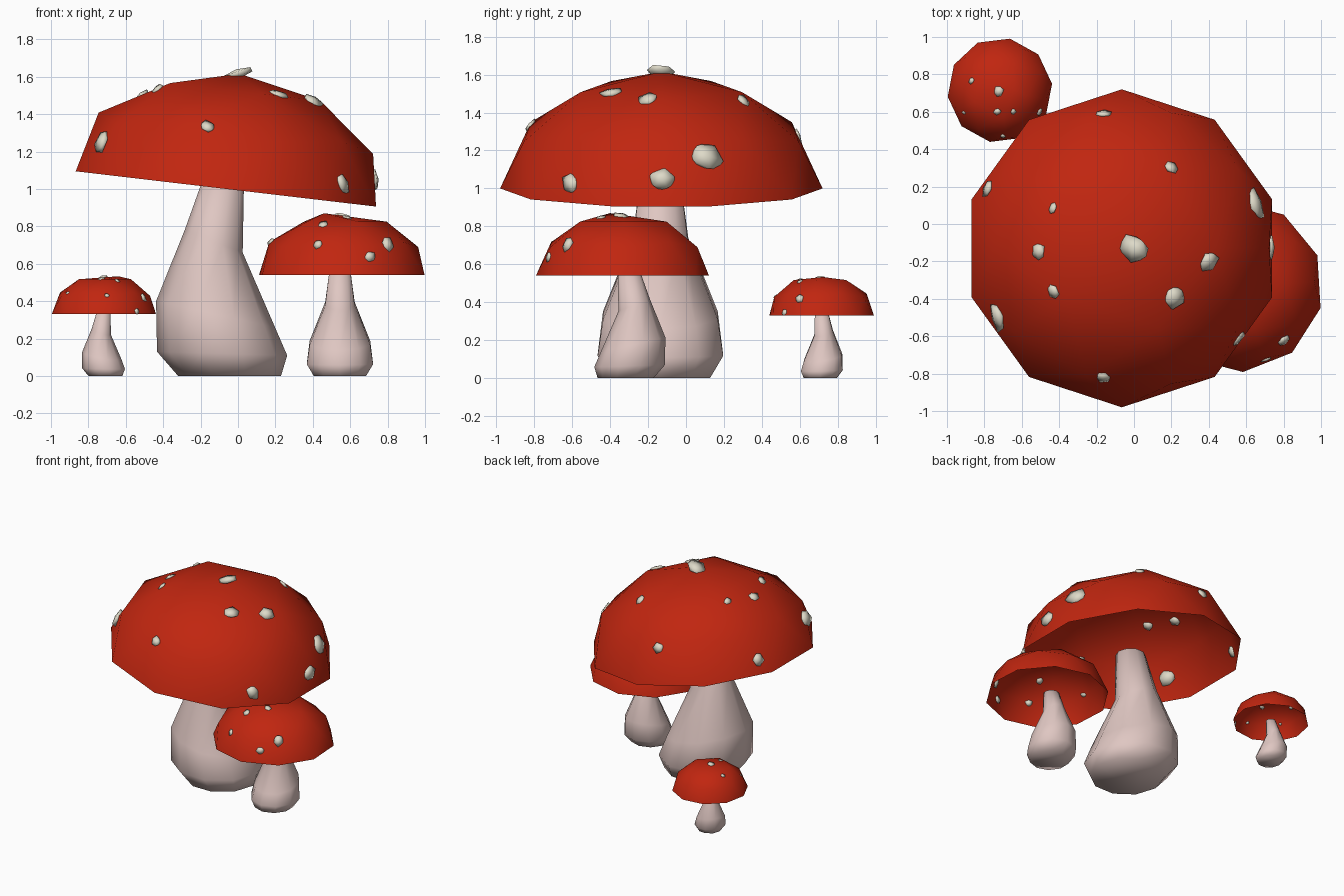
import bpy, bmesh, math, random
from mathutils import Matrix, Vector
from mathutils.bvhtree import BVHTree

if "Cube" in bpy.data.objects:
    bpy.data.objects.remove(bpy.data.objects["Cube"])

random.seed(4)


def material(name, rgb):
    m = bpy.data.materials.new(name)
    m.diffuse_color = (*rgb, 1)
    m.use_nodes = True
    m.node_tree.nodes["Principled BSDF"].inputs["Base Color"].default_value = m.diffuse_color
    return m


RED = material("cap red", (0.53, 0.019, 0.005))
PINK = material("stem pale pink", (0.74, 0.57, 0.54))
CREAM = material("spot cream", (0.73, 0.70, 0.58))


def add_object(name, bm, mat):
    me = bpy.data.meshes.new(name)
    for f in bm.faces:
        f.smooth = True
    bm.to_mesh(me)
    bm.free()
    me.materials.append(mat)
    ob = bpy.data.objects.new(name, me)
    bpy.context.collection.objects.link(ob)
    return ob


# Cap: open upper half of an icosphere, with the tip nudged; returns a lookup tree for the spots
def cap(name, centre, radius, height, turn=0, tilt=0, tip=None):
    bm = bmesh.new()
    bmesh.ops.create_icosphere(bm, subdivisions=2, radius=1)
    bmesh.ops.delete(bm, geom=[v for v in bm.verts if v.co.z < -0.01], context='VERTS')
    top = max(bm.verts, key=lambda v: v.co.z)
    mat = (Matrix.Translation(centre) @ Matrix.Rotation(math.radians(tilt), 4, 'Y')
           @ Matrix.Rotation(math.radians(turn), 4, 'Z')
           @ Matrix.Diagonal((radius, radius, height, 1)))
    bm.transform(mat)
    if tip:
        top.co = Vector(tip)
    tree = BVHTree.FromBMesh(bm)
    add_object(name, bm, RED)
    return tree


# Stem: bulbous loft of ten-sided rings (offset, height, radius, lean of the ring)
RINGS = [(0.035, 0.01, 0.275, 0.0), (-0.005, 0.12, 0.348, 0.01), (-0.04, 0.33, 0.318, 0.07),
         (-0.05, 0.72, 0.155, 0.06), (0.0, 1.04, 0.112, 0.0)]


def stem(name, x, y, scale, turn=0):
    bm = bmesh.new()
    n = 10
    loops = []
    for cx, z, r, lean in RINGS:
        loops.append([bm.verts.new((cx + r * math.cos(a), r * math.sin(a), z - lean * math.cos(a)))
                      for a in [2 * math.pi * i / n for i in range(n)]])
    for a, b in zip(loops, loops[1:]):
        for i in range(n):
            j = (i + 1) % n
            bm.faces.new((a[i], a[j], b[j], b[i]))
    bm.faces.new(loops[0][::-1])
    bm.faces.new(loops[-1])
    bm.transform(Matrix.Translation((x, y, 0)) @ Matrix.Rotation(math.radians(turn), 4, 'Z')
                 @ Matrix.Scale(scale, 4))
    # the ground end stays level
    for v in bm.verts:
        if v.co.z < 0.011:
            v.co.z = 0
    add_object(name, bm, PINK)


# Spots: flattened, uneven lumps laid on the cap surface at (x, y, radius)
def spots(name, tree, places, z_side):
    bm = bmesh.new()
    for x, y, r in places:
        hit = tree.ray_cast(Vector((x, y, 3)), Vector((0, 0, -1)))
        if hit[0] is None:
            hit = tree.find_nearest(Vector((x, y, z_side)))
        loc, normal = hit[0], hit[1]
        if normal.z < 0:
            normal = -normal
        new = bmesh.ops.create_icosphere(bm, subdivisions=1, radius=1)["verts"]
        for v in new:
            v.co *= random.uniform(0.85, 1.1)
        mat = (Matrix.Translation(loc) @ normal.to_track_quat('Z', 'Y').to_matrix().to_4x4()
               @ Matrix.Rotation(random.uniform(0, 6), 4, 'Z')
               @ Matrix.Diagonal((r * 1.08, r * random.uniform(0.85, 1.08), r * 0.32, 1)))
        bmesh.ops.transform(bm, matrix=mat, verts=new)
    add_object(name, bm, CREAM)


# Large mushroom
stem("large_stem", -0.08, -0.135, 1.0)
tree = cap("large_cap", (-0.065, -0.13, 1.0), 0.85, 0.62, tilt=6.7)
spots("large_spots", tree, [
    (0, -0.13, 0.09), (0.215, -0.395, 0.06), (0.4, -0.2, 0.06), (0.65, 0.11, 0.095),
    (0.2, 0.305, 0.045), (-0.165, 0.59, 0.045), (-0.435, 0.085, 0.035), (-0.515, -0.145, 0.05),
    (-0.435, -0.36, 0.042), (-0.73, -0.5, 0.08), (-0.785, 0.19, 0.05), (-0.165, -0.82, 0.042),
    (0.56, -0.61, 0.058), (0.73, -0.125, 0.07)], 1.08)

# Medium mushroom
stem("medium_stem", 0.545, -0.30, 0.535, turn=-90)
tree = cap("medium_cap", (0.555, -0.335, 0.54), 0.457, 0.335, turn=3.5, tip=(0.46, -0.40, 0.87))
spots("medium_spots", tree, [
    (0.56, -0.34, 0.048), (0.8, -0.625, 0.046), (0.705, -0.725, 0.032), (0.425, -0.70, 0.03),
    (0.585, -0.45, 0.03), (0.455, -0.54, 0.03), (0.175, -0.37, 0.025)], 0.62)

# Small mushroom
stem("small_stem", -0.718, 0.715, 0.33, turn=-38)
tree = cap("small_cap", (-0.717, 0.715, 0.33), 0.281, 0.22, turn=-11, tip=(-0.64, 0.72, 0.533))
spots("small_spots", tree, [
    (-0.725, 0.71, 0.03), (-0.87, 0.765, 0.02), (-0.73, 0.6, 0.021), (-0.645, 0.6, 0.018),
    (-0.505, 0.6, 0.027), (-0.91, 0.595, 0.012), (-0.54, 0.52, 0.02), (-0.70, 0.47, 0.014)], 0.39)
